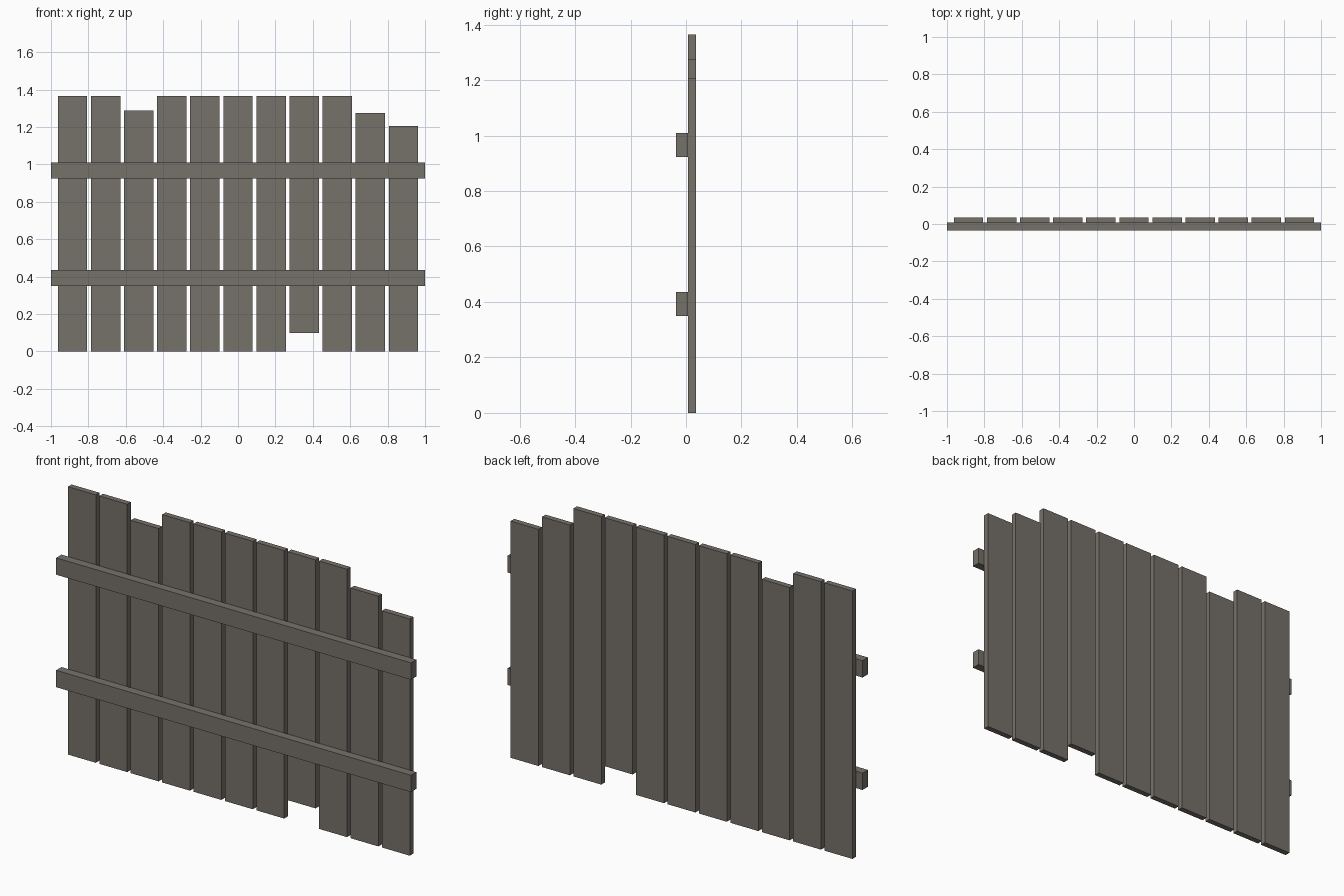
import bpy

if "Cube" in bpy.data.objects:
    bpy.data.objects.remove(bpy.data.objects["Cube"])

# One weathered wood colour for the whole fence
wood = bpy.data.materials.new("weathered_wood")
wood.diffuse_color = (0.18, 0.165, 0.142, 1.0)
wood.use_nodes = True
wood.node_tree.nodes["Principled BSDF"].inputs["Base Color"].default_value = wood.diffuse_color


def box(name, lo, hi):
    """Axis-aligned box between two corners."""
    centre = [(a + b) / 2 for a, b in zip(lo, hi)]
    size = [b - a for a, b in zip(lo, hi)]
    bpy.ops.mesh.primitive_cube_add(size=1, location=centre)
    ob = bpy.context.object
    ob.name = name
    ob.scale = size
    bpy.ops.object.transform_apply(location=False, rotation=False, scale=True)
    ob.data.materials.append(wood)
    return ob


FRONT, JOINT, BACK = -0.036, 0.007, 0.036

# Upright boards: mostly full height, a few broken short
COUNT, PITCH, WIDTH, HEIGHT = 11, 0.177, 0.157, 1.365
short_tops = {2: 1.288, 9: 1.275, 10: 1.206}
raised_bottoms = {7: 0.099}
for i in range(COUNT):
    x = (i - (COUNT - 1) / 2) * PITCH
    box(f"board_{i + 1}",
        (x - WIDTH / 2, JOINT, raised_bottoms.get(i, 0.0)),
        (x + WIDTH / 2, BACK, short_tops.get(i, HEIGHT)))

# Two horizontal rails across the front
for name, z in (("lower_rail", 0.35), ("upper_rail", 0.923)):
    box(name, (-1.0, FRONT, z), (1.0, JOINT, z + 0.086))
